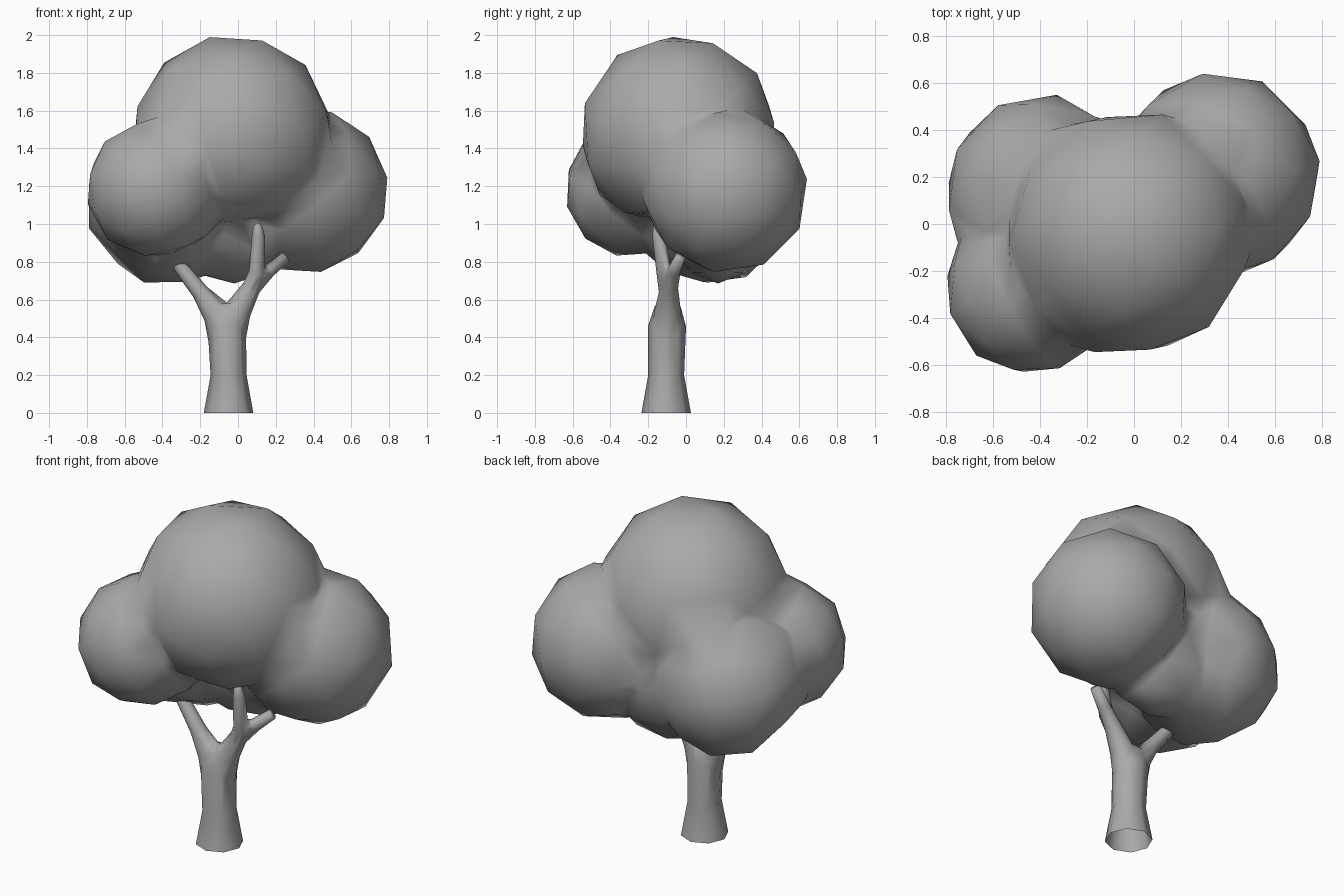
import bpy, bmesh, math
from mathutils import Vector, Euler

if "Cube" in bpy.data.objects:
    bpy.data.objects.remove(bpy.data.objects["Cube"])

grey = bpy.data.materials.new("grey")
grey.diffuse_color = (0.4, 0.4, 0.4, 1)
grey.use_nodes = True
grey.node_tree.nodes["Principled BSDF"].inputs["Base Color"].default_value = grey.diffuse_color


def obj_from(bm, name):
    me = bpy.data.meshes.new(name)
    bmesh.ops.recalc_face_normals(bm, faces=bm.faces)
    bm.to_mesh(me)
    bm.free()
    me.materials.append(grey)
    ob = bpy.data.objects.new(name, me)
    bpy.context.collection.objects.link(ob)
    return ob


def ball(center, size, turn, floor=-1):
    # coarse ball, turned so facets vary; floor flattens the underside
    bm = bmesh.new()
    bmesh.ops.create_icosphere(bm, subdivisions=2, radius=1)
    rot = Euler(turn).to_matrix()
    for v in bm.verts:
        p = rot @ v.co
        p.z = max(p.z, floor + 0.1 * (p.z + 1))
        v.co = Vector(center) + Vector(a * b for a, b in zip(p, size))
    return obj_from(bm, "ball")


def limb(points, sides=8):
    # points: (x, y, z, radius); rings face along the path
    bm = bmesh.new()
    pos = [Vector(p[:3]) for p in points]
    rings = []
    for i, p in enumerate(points):
        t = (pos[min(i + 1, len(pos) - 1)] - pos[max(i - 1, 0)]).normalized()
        if p[2] == 0:
            t = Vector((0, 0, 1))
        u = Vector((0, 1, 0)).cross(t).normalized()
        v = t.cross(u)
        rings.append([bm.verts.new(pos[i] + p[3] * (
            u * math.cos(2 * math.pi * k / sides) + v * math.sin(2 * math.pi * k / sides)))
            for k in range(sides)])
    for a, b in zip(rings, rings[1:]):
        for k in range(sides):
            n = (k + 1) % sides
            bm.faces.new((a[k], a[n], b[n], b[k]))
    bm.faces.new(rings[0][::-1])
    bm.faces.new(rings[-1])
    return obj_from(bm, "limb")


def fuse(parts, name):
    # boolean union of all parts into one skin
    base = parts[0]
    base.name = name
    bpy.context.view_layer.objects.active = base
    for p in parts[1:]:
        m = base.modifiers.new("union", 'BOOLEAN')
        m.operation, m.solver, m.object = 'UNION', 'EXACT', p
        bpy.ops.object.modifier_apply(modifier=m.name)
        bpy.data.objects.remove(p)
    return base


def soften(ob, merge, rounds, open_base=False):
    # relax the creases where parts meet, then shade smooth
    bm = bmesh.new()
    bm.from_mesh(ob.data)
    bmesh.ops.remove_doubles(bm, verts=bm.verts, dist=merge)
    bmesh.ops.triangulate(bm, faces=bm.faces)
    bm.normal_update()
    crease = {v for e in bm.edges if len(e.link_faces) == 2
              and e.calc_face_angle_signed(0) < -0.25 for v in e.verts}
    for _ in range(rounds):
        bmesh.ops.smooth_vert(bm, verts=list(crease), factor=0.4,
                              use_axis_x=True, use_axis_y=True, use_axis_z=True)
    if open_base:
        under = [f for f in bm.faces if all(v.co.z < 0.001 for v in f.verts)]
        bmesh.ops.delete(bm, geom=under, context='FACES')
    for f in bm.faces:
        f.smooth = True
    bm.to_mesh(ob.data)
    bm.free()


# Foliage: four balls round a flattened filler
foliage = fuse([
    ball((-0.025, -0.04, 1.475), (.53, .53, .53), (.3, .2, .4), -0.82),
    ball((0.36, 0.21, 1.175), (.44, .44, .44), (.15, .3, .2)),
    ball((-0.44, -0.275, 1.185), (.368, .368, .368), (.4, .1, .6)),
    ball((-0.385, 0.13, 1.1), (.425, .425, .425), (.1, .25, .5)),
    ball((-0.02, 0.17, 1.06), (.4, .28, .375), (0, 0, 0))], "foliage")
soften(foliage, 0.03, 2)

# Trunk with a flared open foot, and three branches
trunk = fuse([
    limb([(-.05, -.105, 0, .131), (-.05, -.105, .2, .095), (-.058, -.1, .46, .1), (-.05, -.097, .56, .07)]),
    limb([(-.075, -.1, .4, .085), (-.115, -.1, .52, .07), (-.2, -.095, .64, .045),
          (-.31, -.08, .78, .037), (-.345, -.07, .84, .028)]),
    limb([(-.045, -.1, .4, .085), (.0, -.097, .54, .07), (.075, -.09, .67, .048),
          (.16, -.065, .75, .037), (.25, -.03, .825, .03)]),
    limb([(.06, -.093, .64, .045), (.1, -.115, .74, .041), (.108, -.145, .94, .034),
          (.105, -.15, .985, .024), (.105, -.15, 1.005, .01)])], "trunk")
soften(trunk, 0.006, 1, True)
